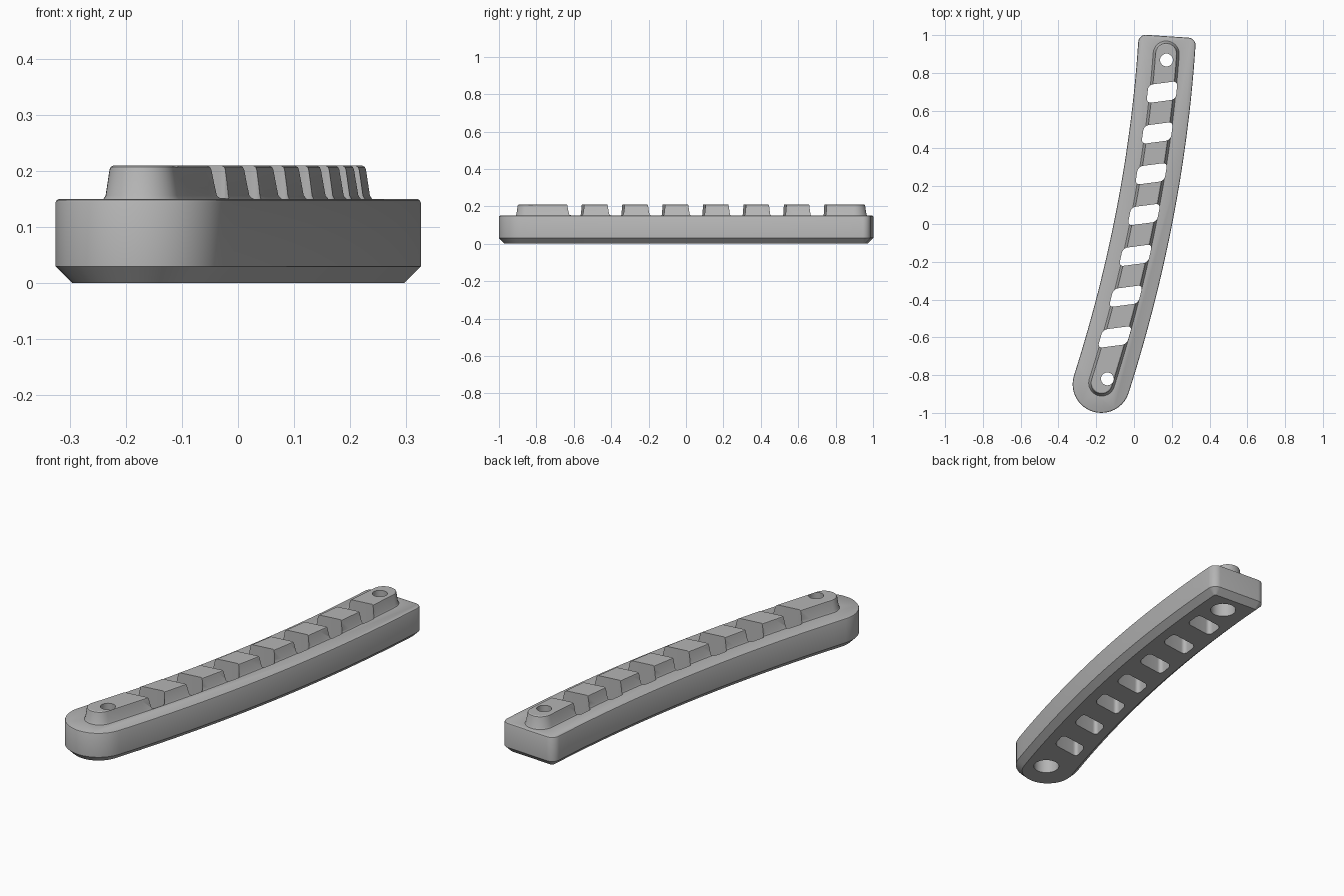
import bpy, bmesh
from math import sin, cos, pi, radians, tan
from mathutils import Vector

cube = bpy.data.objects.get("Cube")
if cube:
    bpy.data.objects.remove(cube, do_unlink=True)

grey = bpy.data.materials.new("plain grey")
grey.use_nodes = True
GREY = (0.46, 0.46, 0.46, 1)
grey.diffuse_color = GREY
grey.node_tree.nodes["Principled BSDF"].inputs["Base Color"].default_value = GREY


def slope(y):
    return 0.2 - 0.14 * y


def spine(y):
    """Point, forward direction and right-hand normal on the curved centre line."""
    fwd = Vector((slope(y), 1)).normalized()
    return Vector((0.047 + 0.2 * y - 0.07 * y * y, y)), fwd, Vector((fwd.y, -fwd.x))


def outline(y0, y1, half, r0, r1, inset, steps=28, arc=10):
    """Curved bar outline; r0 and r1 are the corner radii at its two ends."""
    pts = []

    def corner(y, side, r, start):
        p, fwd, right = spine(y)
        centre = p + right * side * (half - r)
        for i in range(arc + 1):
            a = start + pi / 2 * i / arc
            pts.append(centre + (right * cos(a) + fwd * sin(a)) * (r - inset))

    def run(side, start, end):
        for i in range(1, steps):
            p, _, right = spine(start + (end - start) * i / steps)
            pts.append(p + right * side * (half - inset))

    run(1, y0, y1)
    corner(y1, 1, r1, 0)
    corner(y1, -1, r1, pi / 2)
    run(-1, y1, y0)
    corner(y0, -1, r0, pi)
    corner(y0, 1, r0, 1.5 * pi)
    return pts


def finish(bm, name):
    bmesh.ops.remove_doubles(bm, verts=bm.verts, dist=1e-5)
    bmesh.ops.recalc_face_normals(bm, faces=bm.faces)
    me = bpy.data.meshes.new(name)
    bm.to_mesh(me)
    bm.free()
    me.materials.append(grey)
    ob = bpy.data.objects.new(name, me)
    bpy.context.collection.objects.link(ob)
    return ob


def loft(name, shape, levels):
    """Stack inset copies of a bar outline at (height, inset) levels."""
    bm = bmesh.new()
    rings = [[bm.verts.new((p.x, p.y, z)) for p in outline(*shape, inset)]
             for z, inset in levels]
    for a, b in zip(rings, rings[1:]):
        for i in range(len(a)):
            j = (i + 1) % len(a)
            bm.faces.new((a[i], a[j], b[j], b[i]))
    bm.faces.new(rings[0][::-1])
    bm.faces.new(rings[-1])
    return finish(bm, name)


def slot_cutter(x, y):
    """Rounded slanted slot whose sides follow the bar."""
    w, h, tilt = 0.0775, 0.0485, tan(radians(7.5))
    bm = bmesh.new()
    base = [bm.verts.new((x + u * w + v * h * slope(y), y + v * h + u * w * tilt, -0.1))
            for u, v in ((-1, -1), (1, -1), (1, 1), (-1, 1))]
    face = bm.faces.new(base)
    top = bmesh.ops.extrude_face_region(bm, geom=[face])["geom"]
    bmesh.ops.translate(bm, vec=(0, 0, 0.5),
                        verts=[g for g in top if isinstance(g, bmesh.types.BMVert)])
    uprights = [e for e in bm.edges if abs(e.verts[0].co.z - e.verts[1].co.z) > 0.1]
    bmesh.ops.bevel(bm, geom=uprights, offset=0.025, segments=6, profile=0.5,
                    affect='EDGES')
    return finish(bm, "slot_cutter")


def round_cutter(x, y, r, z0, z1):
    bpy.ops.mesh.primitive_cylinder_add(vertices=32, radius=r, depth=z1 - z0,
                                        location=(x, y, (z0 + z1) / 2))
    return bpy.context.object


def combine(target, other, operation):
    other.hide_render = True
    mod = target.modifiers.new(operation, 'BOOLEAN')
    mod.operation, mod.object, mod.solver = operation, other, 'EXACT'
    bpy.context.view_layer.objects.active = target
    bpy.ops.object.modifier_apply(modifier=mod.name)
    bpy.data.objects.remove(other, do_unlink=True)


# Curved body with a chamfered underside and a softened top edge
bar = loft("curved_bar", (-0.848, 0.954, 0.152, 0.152, 0.04),
           [(0, 0.03), (0.03, 0), (0.144, 0), (0.148, 0.002), (0.15, 0.006)])

# Raised tapering rib with round ends
rib = loft("raised_rib", (-0.842, 0.9, 0.067, 0.067, 0.067),
           [(0.1, -0.002), (0.15, -0.002), (0.156, 0.002), (0.202, 0.009),
            (0.207, 0.011), (0.21, 0.016)])
combine(bar, rib, 'UNION')

# Row of slots through the whole bar
for i in range(7):
    y = 0.698 - 0.216 * i
    combine(bar, slot_cutter(spine(y)[0].x - 0.004, y), 'DIFFERENCE')

# Screw holes with wider recesses underneath
for x, y in ((0.172, 0.868), (-0.141, -0.82)):
    combine(bar, round_cutter(x, y, 0.034, -0.1, 0.4), 'DIFFERENCE')
    combine(bar, round_cutter(x, y, 0.06, -0.1, 0.08), 'DIFFERENCE')

bpy.ops.object.select_all(action='DESELECT')
bar.select_set(True)
bpy.context.view_layer.objects.active = bar
bpy.ops.object.shade_smooth_by_angle(angle=radians(30))
